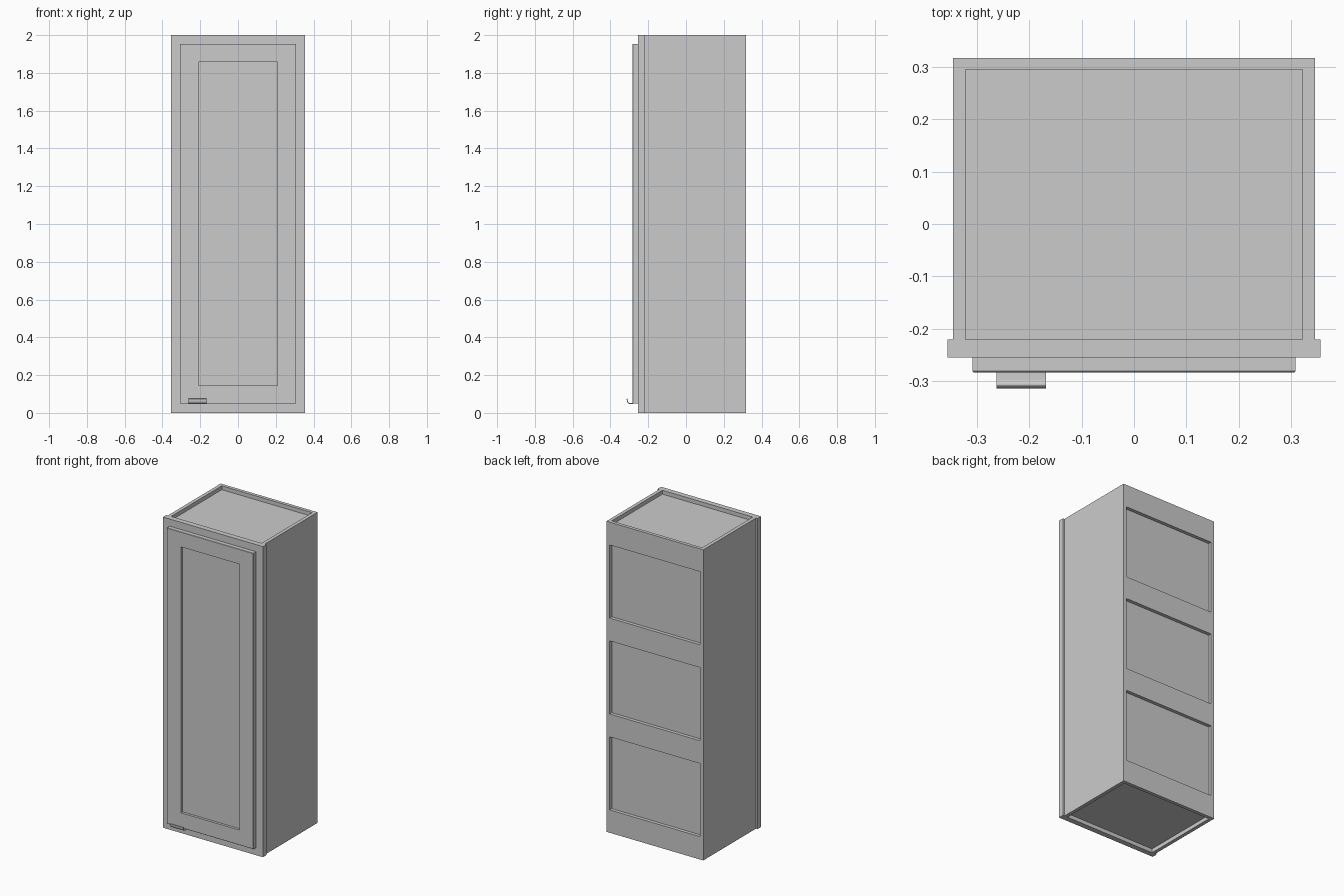
import bpy, bmesh, math

if "Cube" in bpy.data.objects:
    bpy.data.objects.remove(bpy.data.objects["Cube"])

def finish(name, bm):
    bmesh.ops.recalc_face_normals(bm, faces=bm.faces)
    me = bpy.data.meshes.new(name)
    bm.to_mesh(me)
    bm.free()
    ob = bpy.data.objects.new(name, me)
    bpy.context.collection.objects.link(ob)
    return ob

def box(name, x, y, z):
    bm = bmesh.new()
    bmesh.ops.create_cube(bm, size=1)
    for v in bm.verts:
        v.co = [(a + b) / 2 + c * (b - a) for (a, b), c in zip((x, y, z), v.co)]
    return finish(name, bm)

W, T = 0.345, 0.023            # carcass half width, board thickness
FRONT, BACK = -0.22, 0.317     # carcass depth range
IN_X, IN_Y = W - T, BACK - 0.022
RECESS = 0.025                 # top and bottom set-in

# Side boards
for side, s in (("left", -1), ("right", 1)):
    box(f"{side}_side", sorted((s * IN_X, s * W)), (FRONT, BACK), (0, 2))

# Set-in top and bottom boards
for name, z in (("bottom_board", RECESS), ("top_board", 2 - RECESS - T)):
    box(name, (-IN_X, IN_X), (FRONT, IN_Y), (z, z + T))

# Back panel behind four cross rails
box("back_panel", (-IN_X, IN_X), (IN_Y - 0.01, IN_Y), (RECESS, 2 - RECESS))
rail, opening = 0.147, (2 - 4 * 0.147) / 3
for i in range(4):
    z = i * (rail + opening)
    box(f"back_rail_{i + 1}", (-IN_X, IN_X), (IN_Y, BACK), (z, z + rail))

# Face frame: two stiles and two rails
FX, FY = 0.356, (-0.255, FRONT)
for side, s in (("left", -1), ("right", 1)):
    box(f"{side}_stile", sorted((s * 0.28, s * FX)), FY, (0, 2))
for name, z in (("lower_face_rail", (0, 0.08)), ("upper_face_rail", (1.92, 2))):
    box(name, (-0.28, 0.28), FY, z)

# Door: nested rectangles give softened edge, flat frame and sunken panel
rings = [(0.308, -0.255, 0.049, 1.954), (0.308, -0.281, 0.049, 1.954),
         (0.306, -0.283, 0.051, 1.952), (0.208, -0.283, 0.146, 1.858),
         (0.208, -0.267, 0.146, 1.858)]
bm = bmesh.new()
loops = [[bm.verts.new(p) for p in ((-x, y, a), (x, y, a), (x, y, b), (-x, y, b))]
         for x, y, a, b in rings]
for p, q in zip(loops, loops[1:]):
    for i in range(4):
        j = (i + 1) % 4
        bm.faces.new((p[i], p[j], q[j], q[i]))
bm.faces.new(loops[0])
bm.faces.new(loops[-1])
finish("door", bm)

# Finger pull: thin plate curling up to a rounded lip
path = [(-0.280, 0.050), (-0.297, 0.050)]
path += [(-0.297 - 0.014 * math.sin(t), 0.066 - 0.016 * math.cos(t))
         for t in (math.radians(15 * k) for k in range(1, 7))]
path.append((-0.3115, 0.073))
h = 0.0025
low, high = [], []
for i, (y, z) in enumerate(path):
    a, b = path[max(i - 1, 0)], path[min(i + 1, len(path) - 1)]
    dy, dz = b[0] - a[0], b[1] - a[1]
    n = math.hypot(dy, dz)
    low.append((y + dz / n * -h, z + dy / n * h))
    high.append((y + dz / n * h, z - dy / n * h))
tip = [(path[-1][0], path[-1][1] + h)]
profile = low + tip + high[::-1]
bm = bmesh.new()
ends = [[bm.verts.new((x, y, z)) for y, z in profile] for x in (-0.262, -0.168)]
for i in range(len(profile)):
    j = (i + 1) % len(profile)
    bm.faces.new((ends[0][i], ends[0][j], ends[1][j], ends[1][i]))
for e in ends:
    bm.faces.new(e)
pull = finish("finger_pull", bm)
bpy.context.view_layer.objects.active = pull
pull.select_set(True)
bpy.ops.object.shade_smooth_by_angle(angle=math.radians(35))
